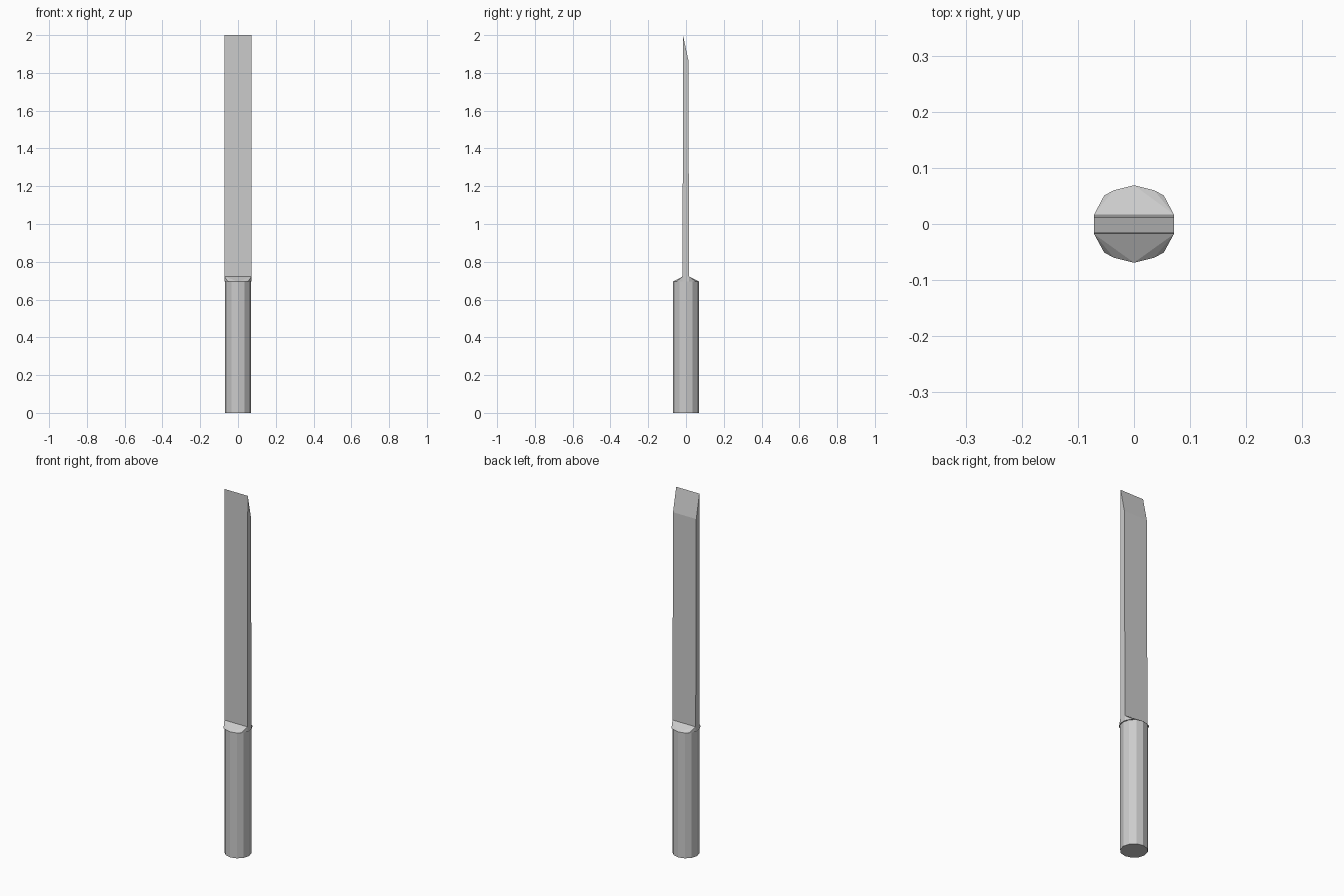
import bpy, bmesh, math

if "Cube" in bpy.data.objects:
    bpy.data.objects.remove(bpy.data.objects["Cube"])

def make(name, bm):
    bmesh.ops.recalc_face_normals(bm, faces=bm.faces)
    me = bpy.data.meshes.new(name)
    bm.to_mesh(me)
    bm.free()
    ob = bpy.data.objects.new(name, me)
    bpy.context.collection.objects.link(ob)
    return ob

def hull(name, pts):
    bm = bmesh.new()
    vs = [bm.verts.new(p) for p in pts]
    res = bmesh.ops.convex_hull(bm, input=vs)
    junk = {g for g in res["geom_interior"] + res["geom_unused"]
            if isinstance(g, bmesh.types.BMVert)}
    bmesh.ops.delete(bm, geom=list(junk), context='VERTS')
    bmesh.ops.dissolve_limit(bm, angle_limit=0.01, verts=bm.verts, edges=bm.edges)
    return make(name, bm)

W, R, HANDLE_TOP, NECK = 0.071, 0.068, 0.695, 0.722

# Handle: twelve-sided rod
hull("handle", [(R * math.cos(math.tau * i / 12), R * math.sin(math.tau * i / 12), z)
                for z in (0, HANDLE_TOP) for i in range(12)])

# Shoulder: slopes from the rod up to the flat blade
half = [(W, 0.017), (0.053, 0.051), (0.036, 0.06), (0, 0.069)]
ring = [(sx * x, sy * y, HANDLE_TOP) for x, y in half for sx in (-1, 1) for sy in (-1, 1)]
neck = [(sx * W, y, NECK) for sx in (-1, 1) for y in (-0.018, 0.017)]
hull("shoulder", ring + neck)

# Blade: side profile with one bevelled cutting edge, extruded across x
profile = [(-0.018, HANDLE_TOP), (0.017, HANDLE_TOP), (0.012, 1.87), (-0.016, 2.0)]
hull("blade", [(sx * W, y, z) for sx in (-1, 1) for y, z in profile])
